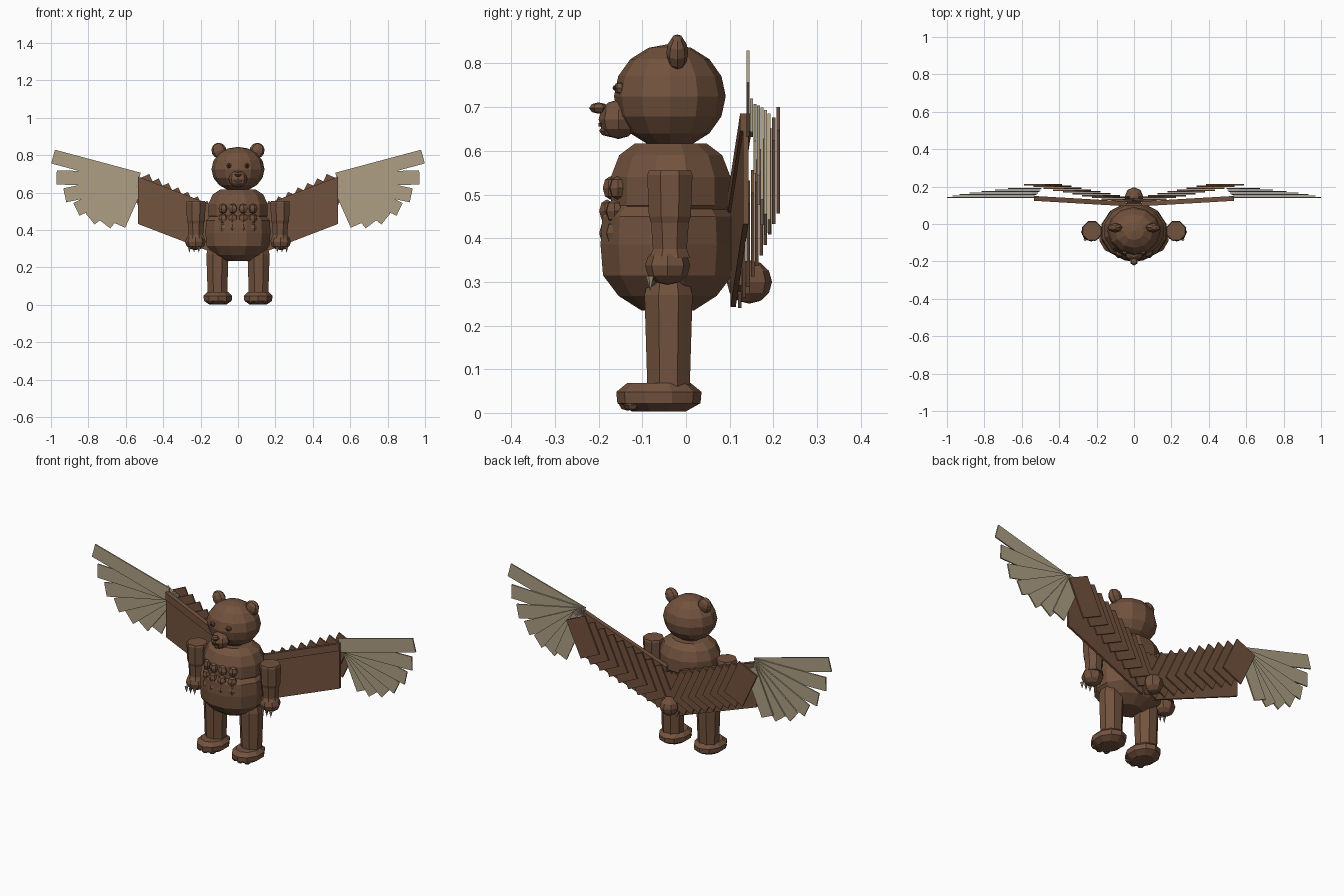
import bpy, bmesh, math
from mathutils import Matrix, Vector

if "Cube" in bpy.data.objects:
    bpy.data.objects.remove(bpy.data.objects["Cube"], do_unlink=True)


def material(name, rgb):
    m = bpy.data.materials.new(name)
    m.use_nodes = True
    m.diffuse_color = (*rgb, 1)
    m.node_tree.nodes["Principled BSDF"].inputs["Base Color"].default_value = (*rgb, 1)
    return m


FUR = material("brown_fur", (0.17, 0.085, 0.048))
TAN = material("tan_feather", (0.42, 0.345, 0.23))
DARK = material("dark_brown", (0.05, 0.028, 0.02))


def finish(name, bm, mat):
    bmesh.ops.recalc_face_normals(bm, faces=bm.faces)
    me = bpy.data.meshes.new(name)
    bm.to_mesh(me)
    bm.free()
    me.materials.append(mat)
    ob = bpy.data.objects.new(name, me)
    bpy.context.collection.objects.link(ob)
    return ob


def place(loc, size, rot=(0, 0, 0)):
    r = Matrix.Rotation(rot[2], 4, 'Z') @ Matrix.Rotation(rot[1], 4, 'Y') @ Matrix.Rotation(rot[0], 4, 'X')
    return Matrix.Translation(loc) @ r @ Matrix.Diagonal((*size, 1))


def ball(name, loc, radii, mat=FUR, seg=8, rings=6, rot=(0, 0, 0)):
    bm = bmesh.new()
    bmesh.ops.create_uvsphere(bm, u_segments=seg, v_segments=rings, radius=1, matrix=place(loc, radii, rot))
    return finish(name, bm, mat)


def box(name, loc, size, mat=FUR, rot=(0, 0, 0)):
    bm = bmesh.new()
    bmesh.ops.create_cube(bm, size=1, matrix=place(loc, size, rot))
    return finish(name, bm, mat)


def lathe(name, centre, profile, mat=FUR, seg=8, sx=1, sy=1):
    """Stack rings of (radius, z) around a vertical axis and cap both ends."""
    bm = bmesh.new()
    rings = []
    for r, z in profile:
        angles = [(k + 0.5) * math.tau / seg for k in range(seg)]
        rings.append([bm.verts.new((centre[0] + r * sx * math.cos(a),
                                    centre[1] + r * sy * math.sin(a), z)) for a in angles])
    for lo, hi in zip(rings, rings[1:]):
        for k in range(seg):
            j = (k + 1) % seg
            bm.faces.new((lo[k], lo[j], hi[j], hi[k]))
    bm.faces.new(rings[0])
    bm.faces.new(rings[-1])
    return finish(name, bm, mat)


def cone(name, loc, r, depth, mat, rot):
    bm = bmesh.new()
    bmesh.ops.create_cone(bm, cap_ends=True, segments=5, radius1=r, radius2=0, depth=depth,
                          matrix=place(loc, (1, 1, 1), rot))
    return finish(name, bm, mat)


# Torso: round belly under a slightly narrower chest
lathe("belly", (0, -0.042), [(0.065, 0.235), (0.12, 0.268), (0.158, 0.315), (0.164, 0.385),
                             (0.16, 0.45), (0.14, 0.475)], seg=12, sx=1.1, sy=0.97)
lathe("chest", (0, -0.035), [(0.125, 0.45), (0.142, 0.475), (0.142, 0.54), (0.122, 0.59),
                             (0.085, 0.617)], seg=12, sx=1.15)

# Muscle bumps on the front
for row, z in enumerate((0.515, 0.462, 0.412)):
    for x in (-0.08, -0.028, 0.028, 0.08):
        y = -0.036 - math.sqrt(0.147 ** 2 - x * x * 0.75) + (0.008 if row == 0 else 0)
        ball(f"muscle_{row}", (x, y, z), (0.026, 0.018, 0.027), seg=6, rings=4, rot=(0, 0, x * 6))

# Head, snout and face
ball("head", (0, -0.037, 0.725), (0.142, 0.128, 0.12), seg=12, rings=8)
ball("snout", (0, -0.155, 0.672), (0.05, 0.045, 0.045))
ball("nose", (0, -0.2, 0.698), (0.022, 0.022, 0.013), seg=6, rings=4)
ball("lower_lip", (0, -0.175, 0.646), (0.026, 0.024, 0.014), seg=6, rings=4)
box("mouth", (0, -0.197, 0.66), (0.04, 0.006, 0.008), DARK)

# Tail
ball("tail", (0, 0.145, 0.3), (0.05, 0.052, 0.05))

for side, s in (("left", 1), ("right", -1)):
    # Eyes and ears
    ball(f"{side}_eye", (s * 0.049, -0.152, 0.744), (0.016, 0.013, 0.014), seg=6, rings=4)
    ball(f"{side}_pupil", (s * 0.049, -0.161, 0.744), (0.007, 0.007, 0.007), DARK, seg=6, rings=4)
    ball(f"{side}_ear", (s * 0.102, -0.02, 0.825), (0.04, 0.025, 0.042), rot=(0, s * 0.4, 0))

    # Arms with pawed hands
    lathe(f"{side}_upper_arm", (s * 0.225, -0.037),
          [(0.045, 0.43), (0.052, 0.45), (0.056, 0.545), (0.052, 0.555)])
    lathe(f"{side}_forearm", (s * 0.225, -0.037), [(0.05, 0.355), (0.042, 0.375), (0.048, 0.45)])
    ball(f"{side}_hand", (s * 0.228, -0.042, 0.337), (0.055, 0.052, 0.044))
    for k in (-1, 0, 1):
        cone(f"{side}_hand_claw", (s * 0.235 + k * 0.025, -0.082, 0.296), 0.01, 0.035, TAN if k else FUR,
             (math.pi, 0, 0))

    # Legs and feet
    lathe(f"{side}_leg", (s * 0.11, -0.04), [(0.056, 0.04), (0.058, 0.1), (0.064, 0.27), (0.055, 0.3)],
          sy=0.93)
    lathe(f"{side}_foot", (s * 0.108, -0.062),
          [(0.05, 0.003), (0.078, 0.022), (0.08, 0.048), (0.06, 0.068)], seg=10, sy=1.22)
    for k in (-1, 0, 1):
        ball(f"{side}_toe", (s * 0.108 + k * 0.036, -0.133 + abs(k) * 0.01, 0.018), (0.02, 0.02, 0.013),
             seg=6, rings=4)

    # Wing: rising bone and a thin slanted panel behind the shoulder
    inner, outer = Vector((s * 0.04, 0.108, 0.49)), Vector((s * 0.535, 0.137, 0.68))
    for part, top, drop, y_half in (("wing_bone", 0.006, 0.035, 0.013), ("wing_panel", 0, 0.247, 0.006)):
        bm = bmesh.new()
        ends = [[bm.verts.new(p + Vector((0, y, z))) for y, z in
                 ((-y_half, top), (y_half, top), (y_half, -drop), (-y_half, -drop))] for p in (inner, outer)]
        for k in range(4):
            j = (k + 1) % 4
            bm.faces.new((ends[0][k], ends[0][j], ends[1][j], ends[1][k]))
        for cap in ends:
            bm.faces.new(cap)
        finish(f"{side}_{part}", bm, FUR)

    # Overlapping brown feathers stepping outward, upward and backward
    for i in range(10):
        t = i / 9
        box(f"{side}_short_feather", (s * (0.02 + 0.467 * t), 0.123 + 0.088 * t, 0.362 + 0.216 * t),
            (0.125, 0.008, 0.211), rot=(0, s * math.radians(25), 0))

    # Fan of long tan feathers at the wing tip
    for i in range(7):
        length = 0.475 - 0.035 * i
        a = math.radians(15 - 13.5 * i)
        box(f"{side}_long_feather", (s * (0.53 + math.cos(a) * length / 2), 0.142 + 0.008 * i,
                                     0.67 + math.sin(a) * length / 2),
            (length, 0.007, 0.076), TAN, rot=(0, -s * a, 0))
